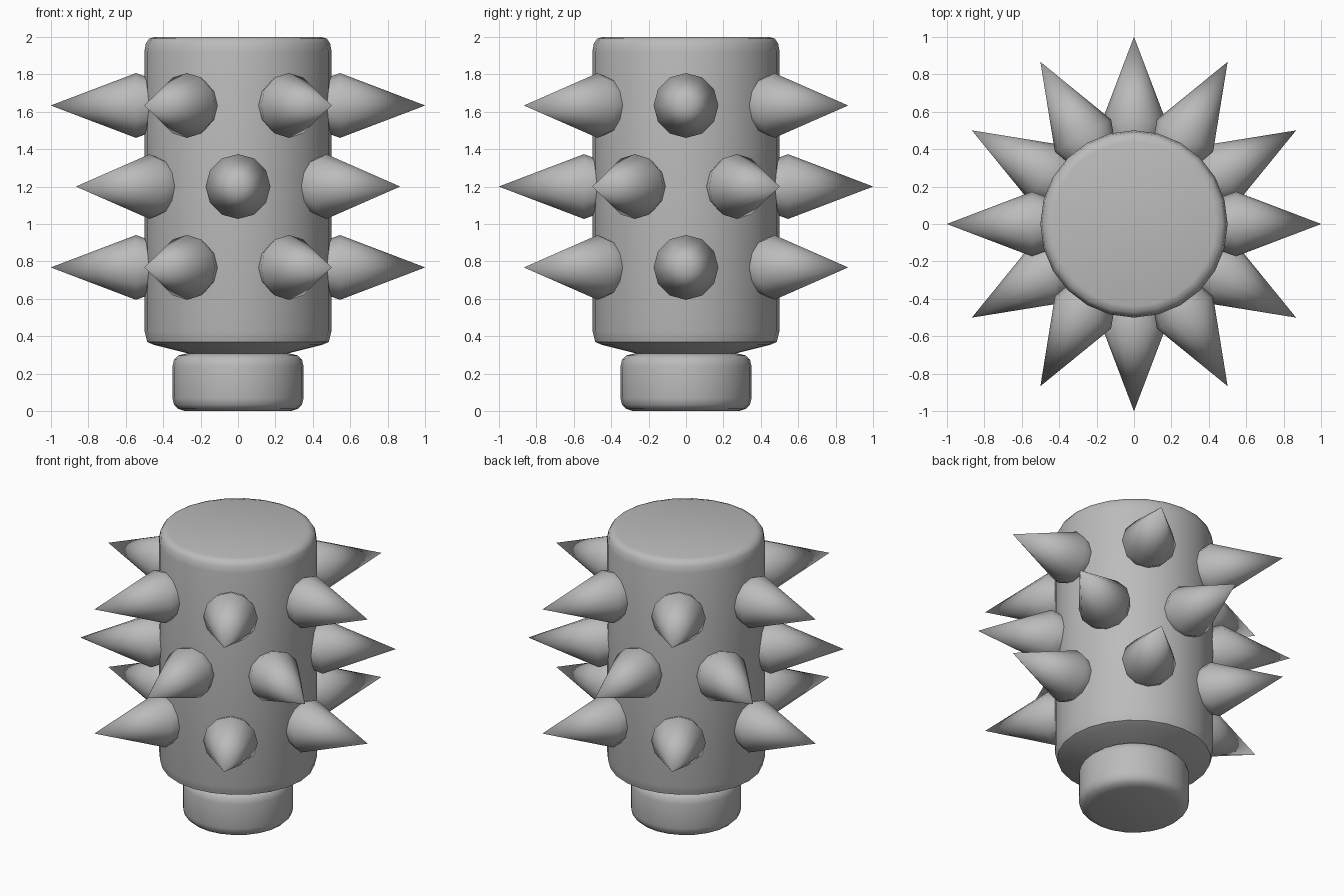
import bpy
import math
from mathutils import Matrix

cube = bpy.data.objects.get("Cube")
if cube:
    bpy.data.objects.remove(cube, do_unlink=True)

grey = bpy.data.materials.new("matte_grey")
grey.use_nodes = True
COLOR = (0.5, 0.5, 0.5, 1)
grey.diffuse_color = COLOR
grey.node_tree.nodes["Principled BSDF"].inputs["Base Color"].default_value = COLOR


def lathe(name, profile, sides, angle=40):
    """Turn a (radius, height) profile around z; radius 0 makes a point."""
    verts, rings, faces = [], [], []
    for r, z in profile:
        count = sides if r > 0 else 1
        rings.append(range(len(verts), len(verts) + count))
        verts += [(r * math.cos(math.tau * i / sides),
                   r * math.sin(math.tau * i / sides), z) for i in range(count)]
    for low, high in zip(rings, rings[1:]):
        for i in range(sides):
            j = (i + 1) % sides
            if len(high) == 1:
                faces.append((low[i], low[j], high[0]))
            else:
                faces.append((low[i], low[j], high[j], high[i]))
    faces.append(tuple(reversed(rings[0])))
    if len(rings[-1]) > 1:
        faces.append(tuple(rings[-1]))
    mesh = bpy.data.meshes.new(name)
    mesh.from_pydata(verts, [], faces)
    mesh.materials.append(grey)
    obj = bpy.data.objects.new(name, mesh)
    bpy.context.collection.objects.link(obj)
    bpy.ops.object.select_all(action="DESELECT")
    obj.select_set(True)
    bpy.context.view_layer.objects.active = obj
    bpy.ops.object.shade_smooth_by_angle(angle=math.radians(angle))
    return obj


# Drum with rounded top rim and shallow tapered underside
lathe("drum", [(0.25, 0.305), (0.27, 0.31), (0.45, 0.355), (0.485, 0.37),
               (0.49, 0.39), (0.5, 0.43), (0.5, 1.92), (0.492, 1.965),
               (0.475, 1.99), (0.44, 2.0)], 24)

# Rounded stub below the drum
lathe("handle_stub", [(0.28, 0), (0.32, 0.013), (0.342, 0.035), (0.35, 0.07),
                      (0.35, 0.24), (0.342, 0.275), (0.32, 0.298),
                      (0.28, 0.307)], 24)

# Three staggered rings of cone spikes, each with a tapered foot
ROWS = [("lower", 0.768, 0), ("middle", 1.2, 30), ("upper", 1.633, 0)]
for row, height, offset in ROWS:
    for i in range(6):
        spike = lathe(f"{row}_spike_{i + 1}",
                      [(0.135, 0.44), (0.173, 0.545), (0, 1.0)], 12)
        spike.matrix_world = (Matrix.Translation((0, 0, height))
                              @ Matrix.Rotation(math.radians(60 * i + offset), 4, "Z")
                              @ Matrix.Rotation(math.pi / 2, 4, "Y"))
